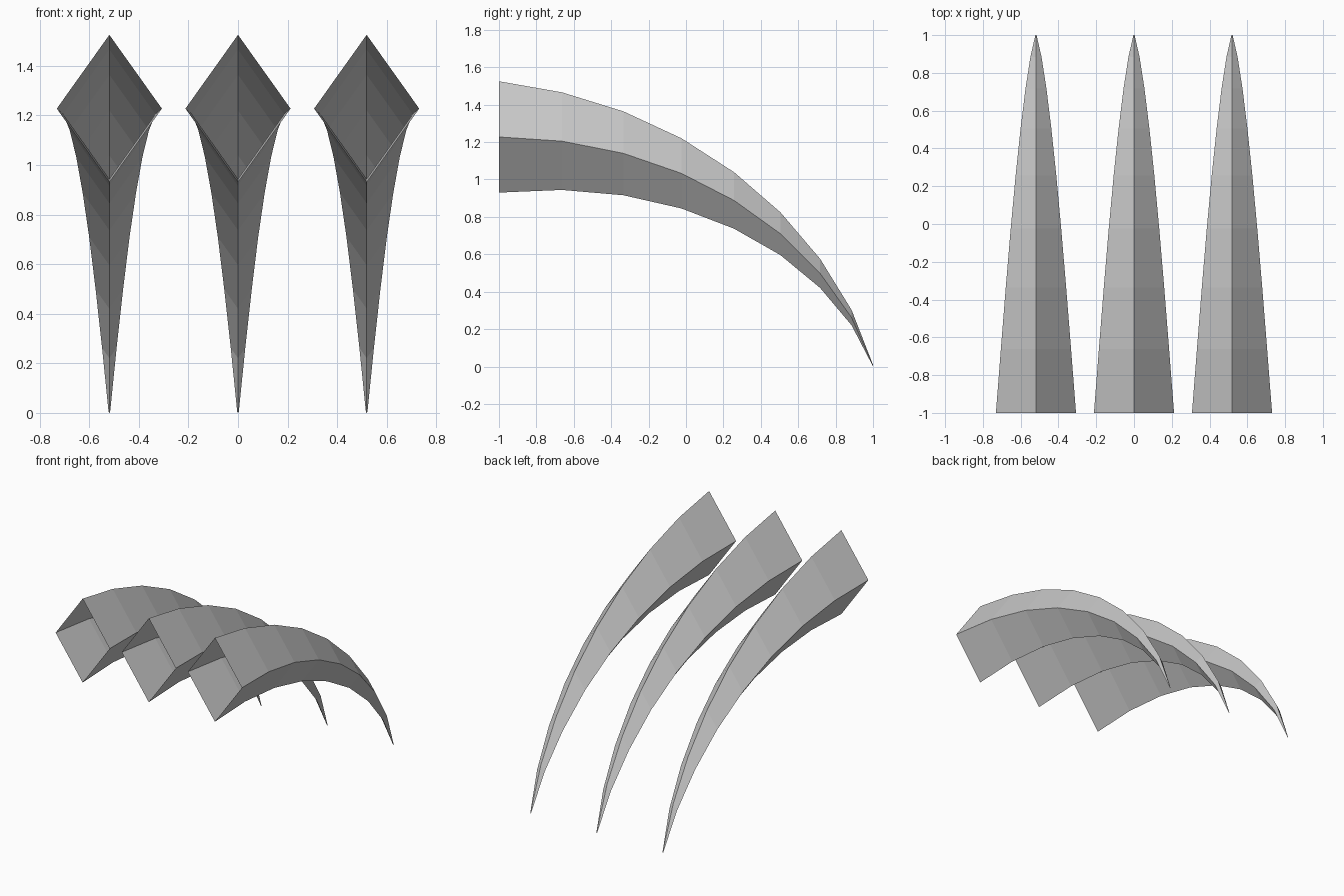
import bpy, bmesh

if "Cube" in bpy.data.objects:
    bpy.data.objects.remove(bpy.data.objects["Cube"])

# Spine of one claw: (y, z) from the open root to the tip
SPINE = [(-1.0, 1.2275), (-0.663, 1.205), (-0.335, 1.14), (-0.025, 1.033),
         (0.257, 0.888), (0.505, 0.71), (0.717, 0.498), (0.885, 0.262), (1.0, 0.0045)]
ROOT_HALF_HEIGHT, TIP_HALF_HEIGHT = 0.2975, 0.0045
WIDTH_RATIO = 0.7126
SPACING = 0.519


def make_claw(name, x):
    """Diamond cross-section swept along the spine, tapering evenly."""
    bm = bmesh.new()
    rings = []
    last = len(SPINE) - 1
    for i, (y, z) in enumerate(SPINE):
        h = ROOT_HALF_HEIGHT + (TIP_HALF_HEIGHT - ROOT_HALF_HEIGHT) * i / last
        w = h * WIDTH_RATIO
        rings.append([bm.verts.new((dx, y, z + dz))
                      for dx, dz in ((w, 0), (0, h), (-w, 0), (0, -h))])
    for a, b in zip(rings, rings[1:]):
        for k in range(4):
            n = (k + 1) % 4
            bm.faces.new((a[k], b[k], b[n], a[n]))
    # Close only the tip; the root stays open
    bm.faces.new(rings[-1])
    bmesh.ops.recalc_face_normals(bm, faces=bm.faces)
    # Make sure the upper faces point up
    bm.faces.ensure_lookup_table()
    if bm.faces[0].normal.z < 0:
        bmesh.ops.reverse_faces(bm, faces=bm.faces)
    mesh = bpy.data.meshes.new(name)
    bm.to_mesh(mesh)
    bm.free()
    obj = bpy.data.objects.new(name, mesh)
    obj.location.x = x
    bpy.context.collection.objects.link(obj)


# Three identical claws side by side
for label, side in (("left", -1), ("middle", 0), ("right", 1)):
    make_claw(f"{label}_claw", side * SPACING)
